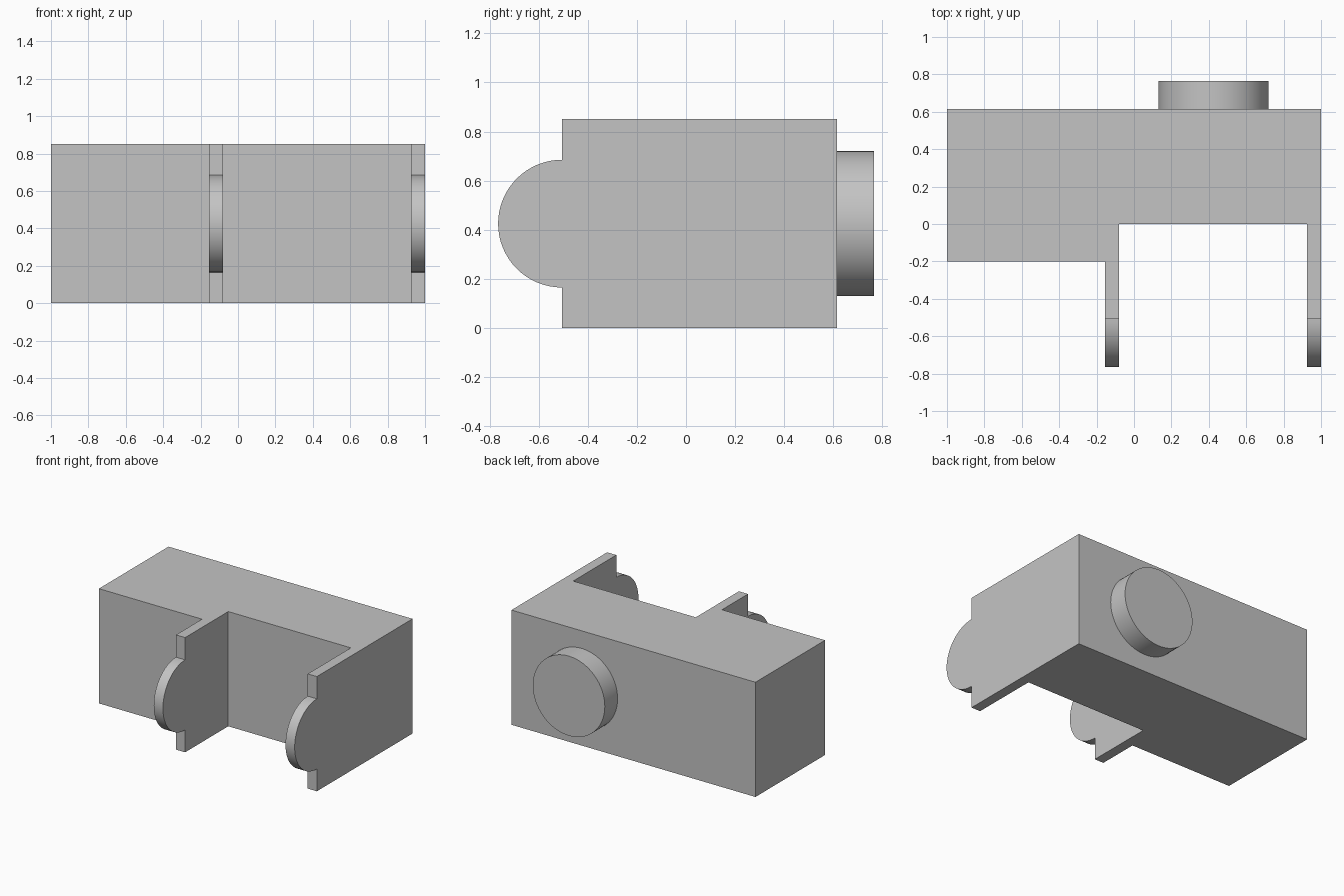
import bpy
import bmesh
from math import cos, sin, pi
from mathutils import Vector

cube = bpy.data.objects.get("Cube")
if cube:
    bpy.data.objects.remove(cube, do_unlink=True)

# Single plain grey
grey = bpy.data.materials.new("plain grey")
grey.use_nodes = True
colour = (0.55, 0.55, 0.55, 1)
grey.diffuse_color = colour
grey.node_tree.nodes["Principled BSDF"].inputs["Base Color"].default_value = colour


def extrude_profile(name, points, direction, smooth=False):
    """Solid made by sweeping a closed 3D outline along a direction."""
    bm = bmesh.new()
    face = bm.faces.new([bm.verts.new(p) for p in points])
    swept = bmesh.ops.extrude_face_region(bm, geom=[face], use_keep_orig=True)
    moved = [g for g in swept["geom"] if isinstance(g, bmesh.types.BMVert)]
    bmesh.ops.translate(bm, verts=moved, vec=Vector(direction))
    bmesh.ops.recalc_face_normals(bm, faces=bm.faces)
    mesh = bpy.data.meshes.new(name)
    bm.to_mesh(mesh)
    bm.free()
    mesh.materials.append(grey)
    obj = bpy.data.objects.new(name, mesh)
    bpy.context.collection.objects.link(obj)
    if smooth:
        bpy.ops.object.select_all(action="DESELECT")
        obj.select_set(True)
        bpy.context.view_layer.objects.active = obj
        bpy.ops.object.shade_smooth_by_angle(angle=pi / 6)
    return obj


HEIGHT = 0.85
MID = HEIGHT / 2
BACK, STEP, TIP = 0.615, -0.2, -0.505
PLATE = 0.075
INNER = -0.155  # right side of the inner plate

# Stepped body with two forward plates
footprint = [
    (-1, BACK), (-1, STEP), (INNER, STEP), (INNER, TIP),
    (INNER + PLATE, TIP), (INNER + PLATE, 0), (1 - PLATE, 0),
    (1 - PLATE, TIP), (1, TIP), (1, BACK),
]
extrude_profile("body", [(x, y, 0) for x, y in footprint], (0, 0, HEIGHT))

# Half-round tab on the end of each plate
TAB_RADIUS, STEPS = 0.26, 32
for name, x in (("inner_tab", INNER), ("outer_tab", 1 - PLATE)):
    arc = [(x, TIP - TAB_RADIUS * sin(pi * i / STEPS),
            MID + TAB_RADIUS * cos(pi * i / STEPS)) for i in range(STEPS + 1)]
    extrude_profile(name, arc, (PLATE, 0, 0), smooth=True)

# Round boss on the back
BOSS_RADIUS, SIDES = 0.295, 64
ring = [(MID + BOSS_RADIUS * cos(2 * pi * i / SIDES), BACK,
         MID + BOSS_RADIUS * sin(2 * pi * i / SIDES)) for i in range(SIDES)]
extrude_profile("back_boss", ring, (0, 0.15, 0), smooth=True)
